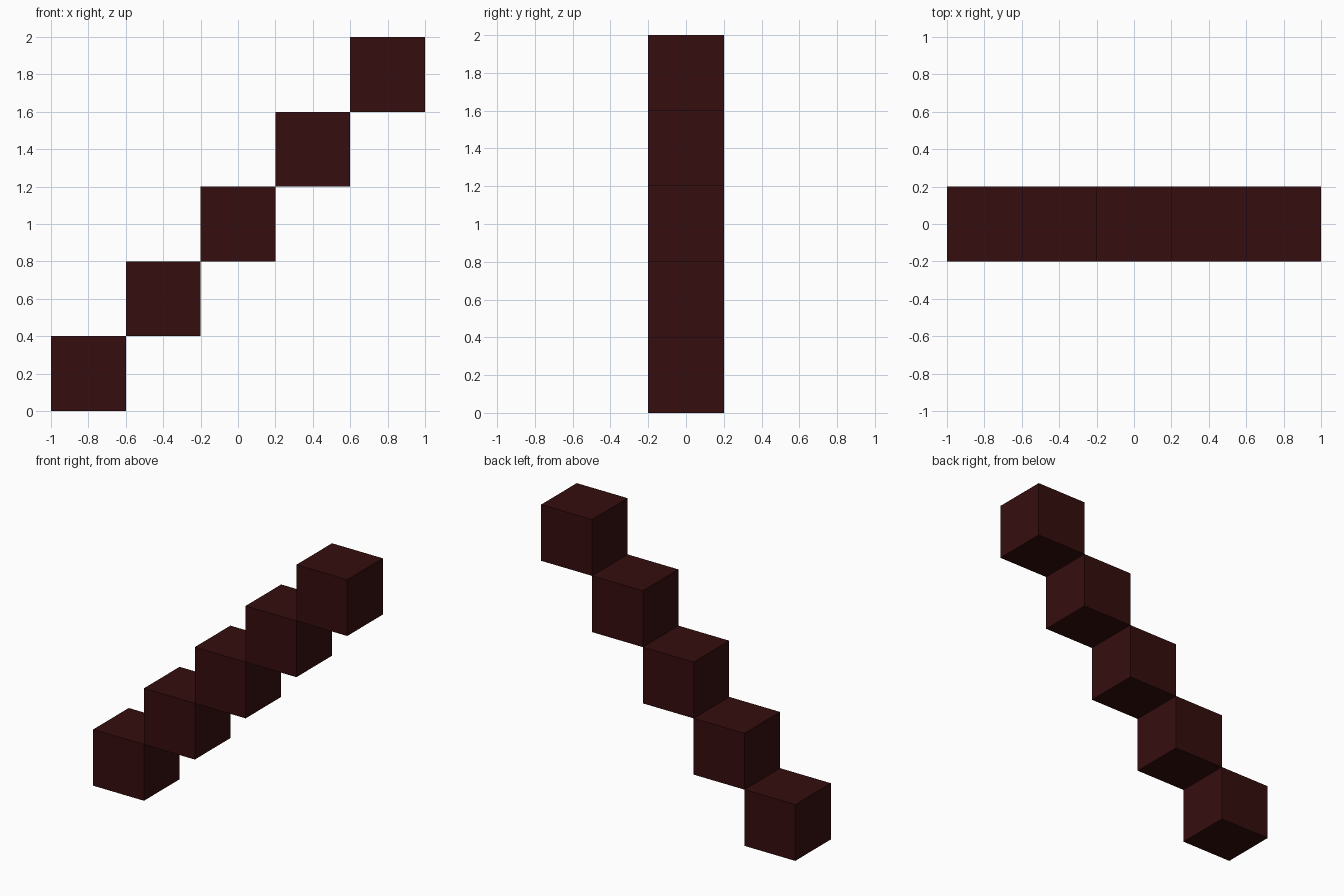
import bpy

if "Cube" in bpy.data.objects:
    bpy.data.objects.remove(bpy.data.objects["Cube"])

SIZE = 0.4
COUNT = 5

# Dark maroon colour shared by every block
maroon = bpy.data.materials.new("dark_maroon")
maroon.diffuse_color = (0.036, 0.004, 0.004, 1.0)
maroon.use_nodes = True
maroon.node_tree.nodes["Principled BSDF"].inputs["Base Color"].default_value = maroon.diffuse_color

# Diagonal staircase of cubes touching edge to edge
for i in range(COUNT):
    x = (i - (COUNT - 1) / 2) * SIZE
    z = (i + 0.5) * SIZE
    bpy.ops.mesh.primitive_cube_add(size=SIZE, location=(x, 0, z))
    block = bpy.context.object
    block.name = f"step_block_{i + 1}"
    block.data.materials.append(maroon)
